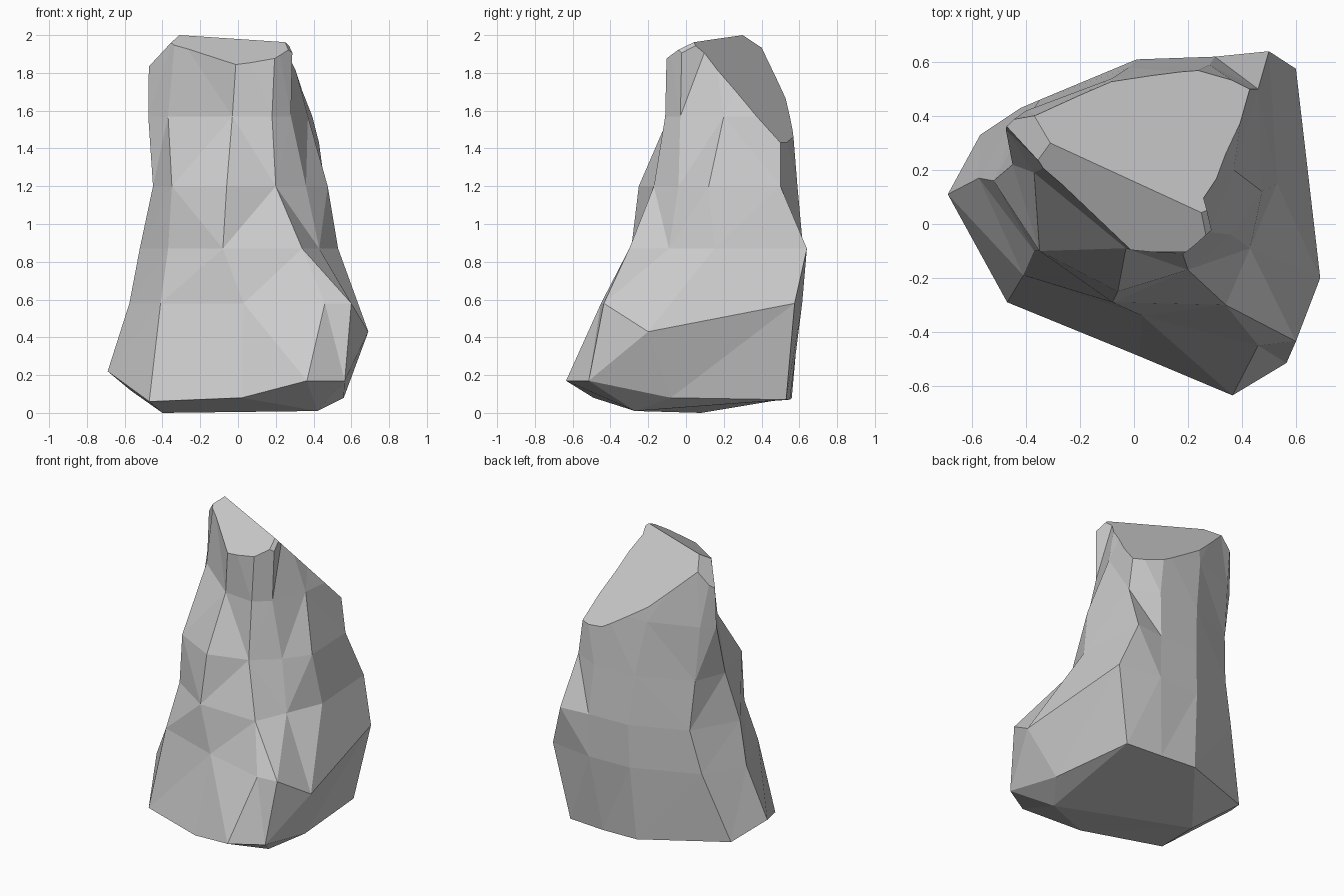
import bpy, bmesh
from mathutils import Vector

if "Cube" in bpy.data.objects:
    bpy.data.objects.remove(bpy.data.objects["Cube"])

# Uneven bottom rim, counter-clockwise from the front right, and the two points the rock rests on
RIM = [(.365, -.635, .17), (.565, -.515, .17), (.56, -.08, .08), (.5, .53, .07), (.24, .55, .07), (-.02, .56, .08),
       (-.57, .33, .12), (-.69, .11, .22), (-.47, -.29, .06), (.02, -.49, .08)]
FEET = [(.42, -.27, .01), (-.4, .08, 0)]

# Outlines above the rim: height, then ten points in the same order (a third number overrides the height)
SECTIONS = [
    (0.58, [(.46, -.45), (.6, -.435), (.69, -.2, .43), (.6, .575), (.3, .615), (0, .605), (-.42, .43), (-.575, .17), (-.41, -.19), (.03, -.34)]),
    (0.87, [(.34, -.3), (.43, -.09), (.53, .15), (.5, .64), (.3, .62), (.01, .61), (-.35, .46), (-.52, .16), (-.37, -.1), (-.08, -.29)]),
    (1.20, [(.2, -.17), (.36, -.04), (.475, .12), (.46, .5), (.28, .59), (-.02, .58), (-.37, .43), (-.45, .22), (-.35, -.1), (-.06, -.25)]),
    (1.57, [(.18, -.11), (.28, -.03), (.37, .2), (.41, .5), (.22, .56), (-.08, .54), (-.4, .42), (-.475, .35), (-.37, .19), (-.03, -.09)]),
    (2.02, [(.2, -.1), (.29, -.02), (.25, .14), (.27, .4), (.2, .5), (-.1, .48), (-.35, .4), (-.47, .37), (-.33, .21), (0, -.1)]),
]

# Skin the outlines into one closed lump
bm = bmesh.new()
rings = [[bm.verts.new(p) for p in RIM]]
rings += [[bm.verts.new((p + (z,))[:3]) for p in pts] for z, pts in SECTIONS]
n = len(RIM)
for low, high in zip(rings, rings[1:]):
    for i in range(n):
        j = (i + 1) % n
        bm.faces.new((low[i], low[j], high[j], high[i]))
bm.faces.new(rings[-1])

# Underside fans from the rim to the nearer resting point
feet = [bm.verts.new(p) for p in FEET]
for i in range(n):
    j = (i + 1) % n
    a, b = feet[5 <= i <= 8], feet[5 <= j <= 8]
    corners = [rings[0][j], rings[0][i], a]
    bm.faces.new(corners if a is b else corners + [b])
bmesh.ops.triangulate(bm, faces=[f for f in bm.faces if len(f.verts) == 4])


def chip(point, normal):
    """Slice off everything beyond a plane and close the cut."""
    cut = bmesh.ops.bisect_plane(
        bm, geom=bm.verts[:] + bm.edges[:] + bm.faces[:], dist=1e-5,
        plane_co=Vector(point), plane_no=Vector(normal).normalized(), clear_outer=True)
    edges = [e for e in cut["geom_cut"] if isinstance(e, bmesh.types.BMEdge)]
    bmesh.ops.holes_fill(bm, edges=edges, sides=0)


# Chipped summit: long back slope, front bevel, left shoulder, right tip
peak = (-.31, .3, 2.0)
chip(peak, (.125, .236, .245))
chip(peak, (-.14, -.42, .8))
chip(peak, (-.7, .05, .7))
chip((.27, .0, 1.93), (.7, -.2, .7))

bmesh.ops.recalc_face_normals(bm, faces=bm.faces[:])
mesh = bpy.data.meshes.new("rock")
bm.to_mesh(mesh)
bm.free()
rock = bpy.data.objects.new("rock", mesh)
bpy.context.collection.objects.link(rock)
